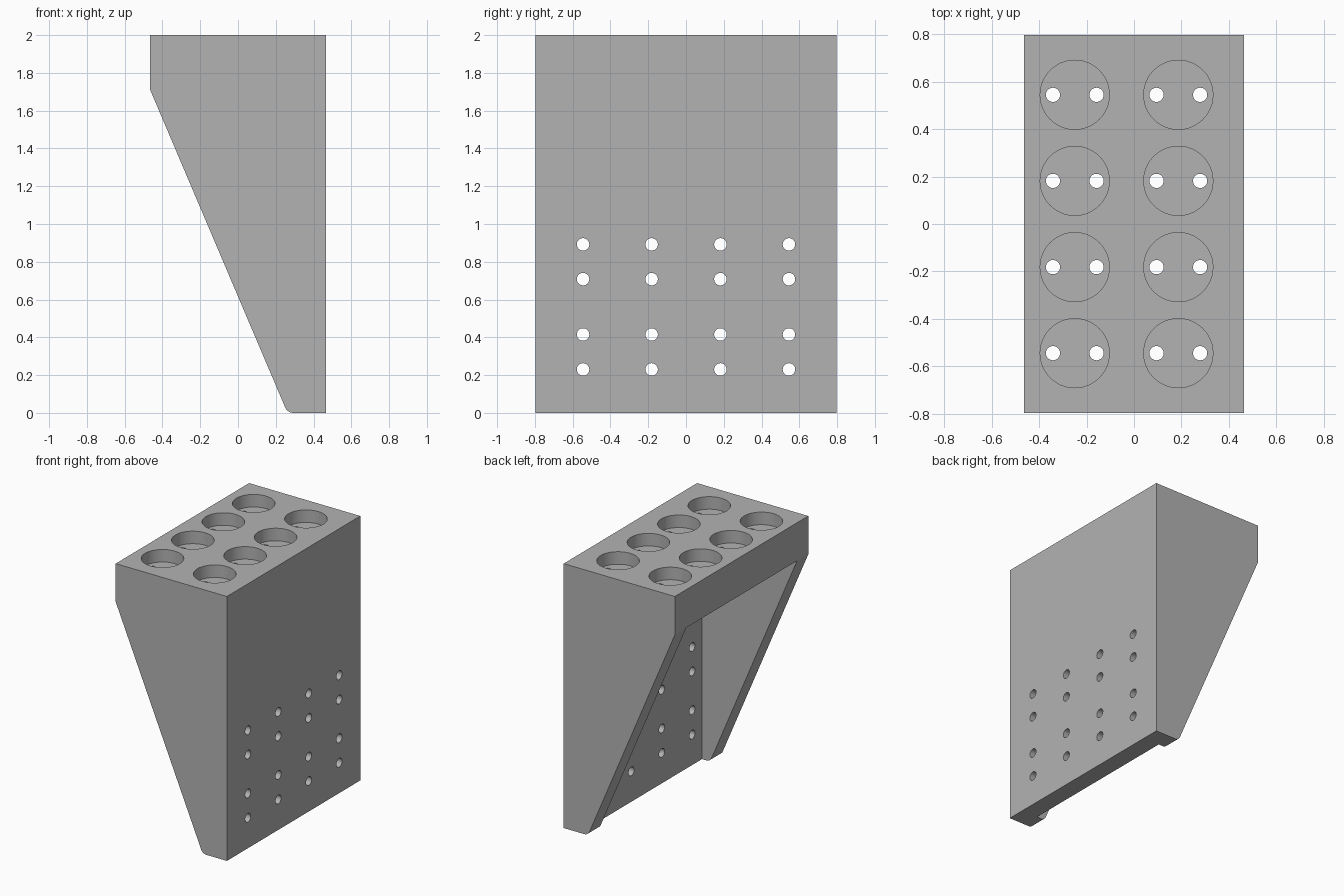
import bpy, bmesh, math
from mathutils import Matrix, Vector

cube = bpy.data.objects.get("Cube")
if cube:
    bpy.data.objects.remove(cube, do_unlink=True)

HALF_X, HALF_Y, TOP = 0.465, 0.797, 2.0
WALL = 0.135            # thickness of back plate and side gussets
SHELF_Z = 1.712         # underside of the cup shelf
ROWS = [-0.545, -0.182, 0.182, 0.545]
CUPS_X = [-0.25, 0.187]

grey = bpy.data.materials.new("plain grey")
grey.use_nodes = True
colour = (0.45, 0.45, 0.45, 1)
grey.diffuse_color = colour
grey.node_tree.nodes["Principled BSDF"].inputs["Base Color"].default_value = colour


def make_object(name, bm):
    bmesh.ops.recalc_face_normals(bm, faces=bm.faces)
    mesh = bpy.data.meshes.new(name)
    bm.to_mesh(mesh)
    bm.free()
    mesh.materials.append(grey)
    obj = bpy.data.objects.new(name, mesh)
    bpy.context.collection.objects.link(obj)
    return obj


def cylinders(name, centres, radius, depth, rotation=Matrix()):
    bm = bmesh.new()
    for c in centres:
        bmesh.ops.create_cone(bm, cap_ends=True, segments=48, radius1=radius, radius2=radius,
                              depth=depth, matrix=Matrix.Translation(c) @ rotation)
    return make_object(name, bm)


def cut(target, cutter):
    cutter.hide_render = True
    mod = target.modifiers.new(cutter.name, 'BOOLEAN')
    mod.operation = 'DIFFERENCE'
    mod.solver = 'EXACT'
    mod.object = cutter
    bpy.context.view_layer.objects.active = target
    bpy.ops.object.modifier_apply(modifier=mod.name)
    bpy.data.objects.remove(cutter, do_unlink=True)


# Solid wedge: side profile extruded across the width, with a rounded toe
profile = [(-HALF_X, TOP), (HALF_X, TOP), (HALF_X, 0), (0.262, 0), (-HALF_X, 1.71)]
bm = bmesh.new()
face = bm.faces.new([bm.verts.new((x, -HALF_Y, z)) for x, z in profile])
extruded = bmesh.ops.extrude_face_region(bm, geom=[face])["geom"]
bmesh.ops.translate(bm, vec=(0, 2 * HALF_Y, 0),
                    verts=[v for v in extruded if isinstance(v, bmesh.types.BMVert)])
toe = [e for e in bm.edges if all(abs(v.co.x - 0.262) < 0.001 and v.co.z < 0.001 for v in e.verts)]
bmesh.ops.bevel(bm, geom=toe, offset=0.03, segments=6, profile=0.5, affect='EDGES')
rack = make_object("wall_cup_rack", bm)

# Open space between the gussets, below the shelf
bm = bmesh.new()
bmesh.ops.create_cube(bm, size=1)
low = Vector((-1, -HALF_Y + WALL, -0.5))
high = Vector((HALF_X - WALL, HALF_Y - WALL, SHELF_Z))
bmesh.ops.scale(bm, vec=high - low, verts=bm.verts)
bmesh.ops.translate(bm, vec=(low + high) / 2, verts=bm.verts)
cut(rack, make_object("pocket_cutter", bm))

# Round cup recesses in the shelf, each with two drain holes
cups = [(x, y, TOP) for x in CUPS_X for y in ROWS]
cut(rack, cylinders("cup_cutter", cups, 0.146, 0.19))
drains = [(x + s * 0.092, y, 1.85) for x, y, _ in cups for s in (-1, 1)]
cut(rack, cylinders("drain_cutter", drains, 0.03, 0.6))

# Screw holes through the back plate
screws = [(HALF_X, y, z) for y in ROWS for z in (0.23, 0.415, 0.708, 0.892)]
cut(rack, cylinders("screw_cutter", screws, 0.033, 0.5, Matrix.Rotation(math.pi / 2, 4, 'Y')))

bpy.ops.object.select_all(action='DESELECT')
rack.select_set(True)
bpy.context.view_layer.objects.active = rack
bpy.ops.object.shade_smooth_by_angle(angle=math.radians(9))
